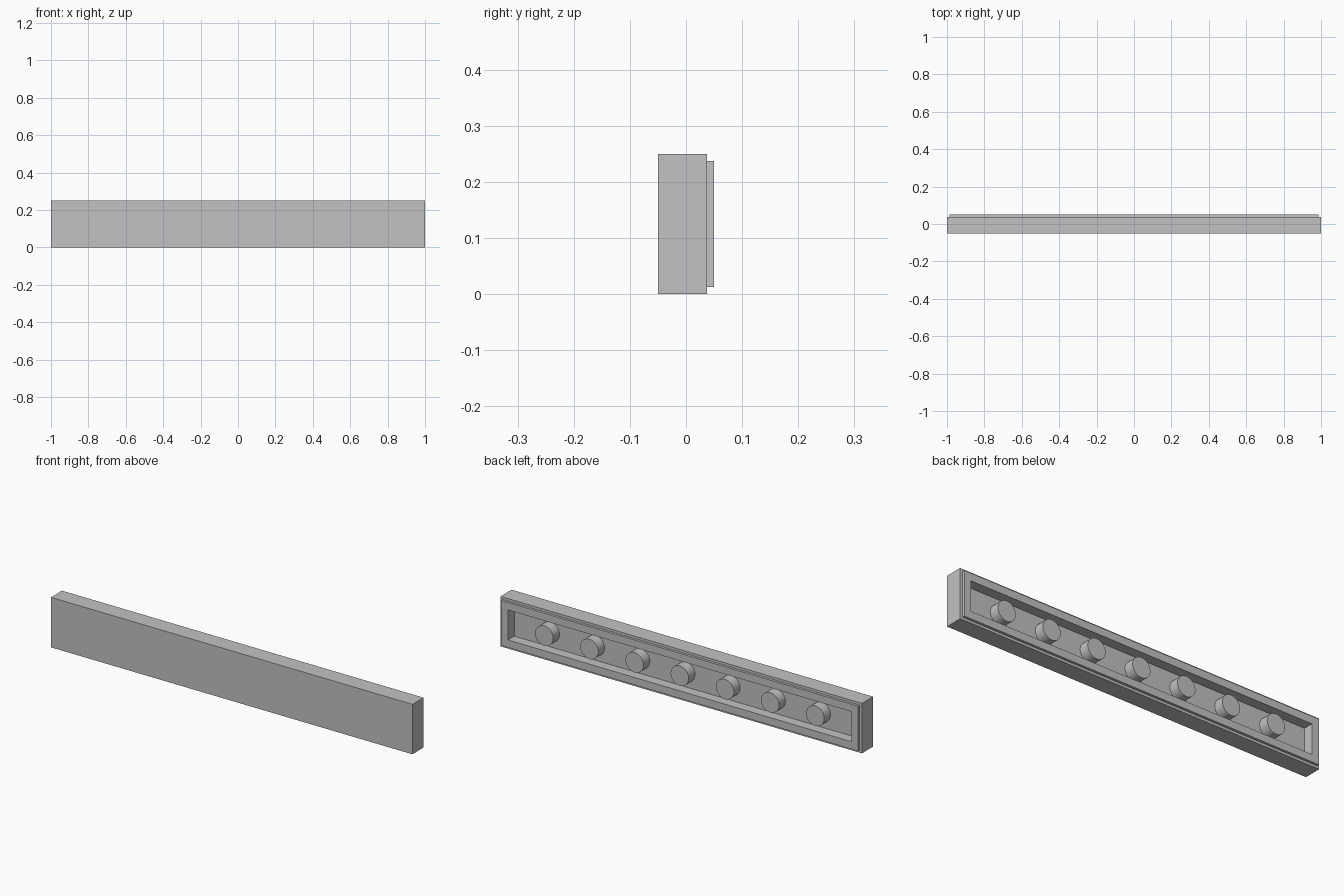
import bpy, bmesh, math

cube = bpy.data.objects.get("Cube")
if cube:
    bpy.data.objects.remove(cube, do_unlink=True)

LENGTH, HEIGHT = 2.0, 0.25
FRONT, STEP, BACK, FLOOR = -0.05, 0.0375, 0.05, 0.0
LIP, WALL = 0.0125, 0.05
PEG_RADIUS, PEG_COUNT, PITCH = 0.05, 7, 0.25

grey = bpy.data.materials.new("light grey")
grey.use_nodes = True
colour = (0.54, 0.54, 0.54, 1)
grey.diffuse_color = colour
grey.node_tree.nodes["Principled BSDF"].inputs["Base Color"].default_value = colour


def rectangle(bm, inset, y):
    """Ring of corners, shrunk evenly from the outer size."""
    x, low, high = LENGTH / 2 - inset, inset, HEIGHT - inset
    return [bm.verts.new((px, y, pz))
            for px, pz in ((-x, low), (x, low), (x, high), (-x, high))]


# Tile: outer block, stepped lip and hollow back, as nested rectangles
bm = bmesh.new()
rings = [rectangle(bm, inset, y) for inset, y in (
    (0, FRONT), (0, STEP), (LIP, STEP), (LIP, BACK), (WALL, BACK), (WALL, FLOOR))]
for a, b in zip(rings, rings[1:]):
    for i in range(4):
        j = (i + 1) % 4
        bm.faces.new((a[i], a[j], b[j], b[i]))
bm.faces.new(rings[0])
bm.faces.new(rings[-1])
bmesh.ops.recalc_face_normals(bm, faces=bm.faces)
mesh = bpy.data.meshes.new("tile_body")
bm.to_mesh(mesh)
bm.free()
mesh.materials.append(grey)
body = bpy.data.objects.new("tile_body", mesh)
bpy.context.collection.objects.link(body)

# Row of round pegs standing on the floor of the hollow
for n in range(PEG_COUNT):
    x = (n - (PEG_COUNT - 1) / 2) * PITCH
    bpy.ops.mesh.primitive_cylinder_add(
        vertices=32, radius=PEG_RADIUS, depth=BACK - FLOOR,
        location=(x, (BACK + FLOOR) / 2, HEIGHT / 2),
        rotation=(math.pi / 2, 0, 0))
    peg = bpy.context.object
    peg.name = f"peg_{n + 1}"
    peg.data.materials.append(grey)
    bpy.ops.object.shade_smooth_by_angle(angle=math.radians(35))
